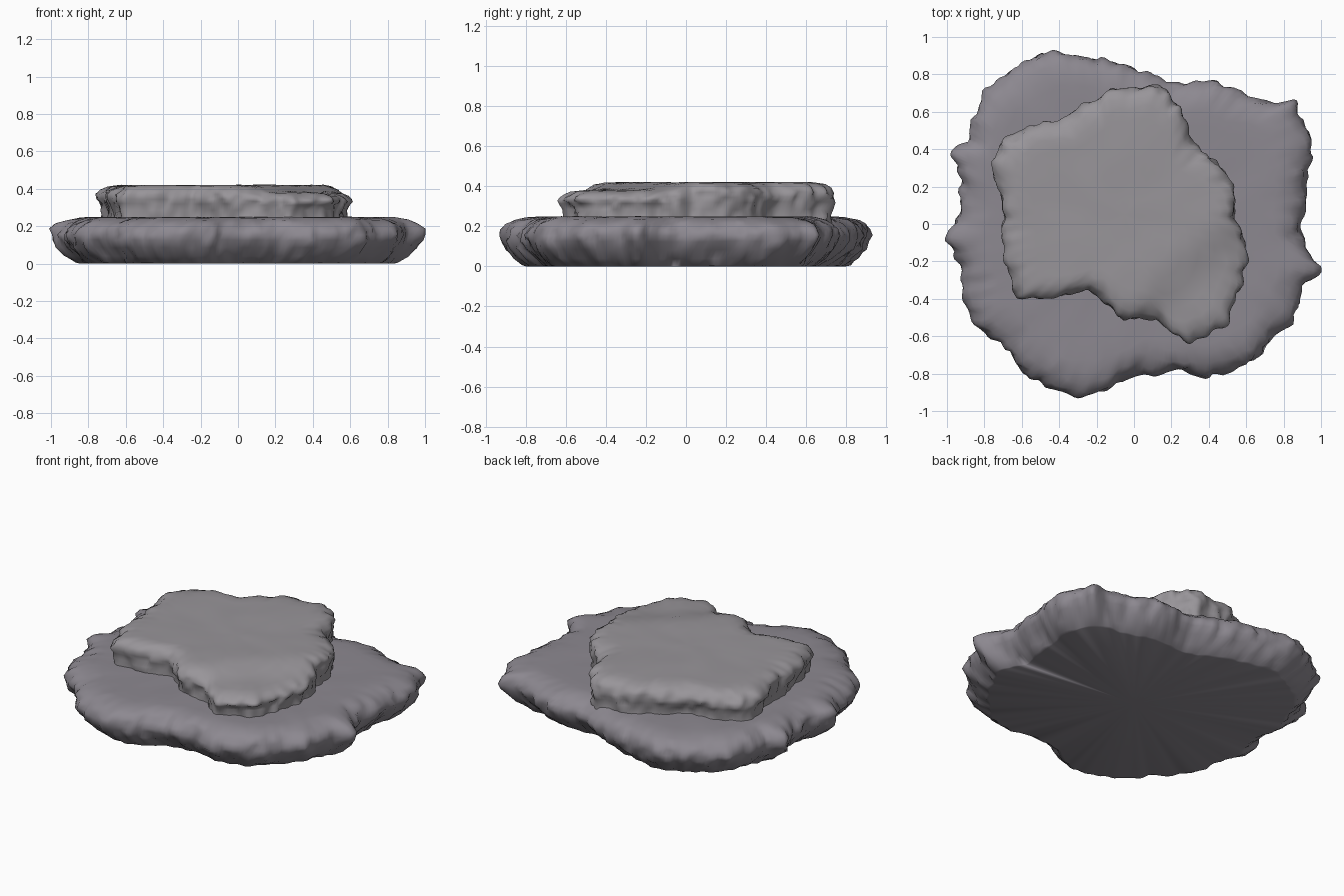
import bpy, bmesh, math
from mathutils import Vector, noise

if "Cube" in bpy.data.objects:
    bpy.data.objects.remove(bpy.data.objects["Cube"])

N = 280  # points around each slab

# Outlines seen from above, counter-clockwise
LOWER = [(1.01, -.24), (.91, -.15), (.9, -.05), (.92, .15), (.9, .21), (.95, .35), (.95, .45), (.88, .56),
         (.86, .66), (.75, .64), (.62, .68), (.55, .73), (.4, .77), (.2, .74), (.08, .8), (-.04, .86),
         (-.26, .9), (-.41, .93), (-.52, .9), (-.67, .82), (-.8, .7), (-.86, .59), (-.88, .45),
         (-.99, .38), (-.92, .25), (-.93, .03), (-1.01, -.09), (-.92, -.21), (-.91, -.4),
         (-.86, -.52), (-.73, -.62), (-.65, -.7), (-.62, -.78), (-.49, -.86), (-.31, -.94), (-.14, -.9),
         (-.08, -.83), (.03, -.8), (.24, -.79), (.38, -.82), (.54, -.78), (.68, -.72), (.73, -.6),
         (.84, -.54), (.89, -.4), (.91, -.32)]
UPPER = [(.6, -.21), (.6, -.1), (.55, .03), (.54, .19), (.47, .32), (.3, .43), (.26, .61), (.14, .75),
         (0, .73), (-.13, .72), (-.26, .64), (-.37, .55), (-.56, .52), (-.72, .44), (-.75, .35),
         (-.71, .13), (-.7, -.08), (-.68, -.24), (-.62, -.39), (-.45, -.4), (-.24, -.36), (-.05, -.51),
         (.12, -.51), (.28, -.64), (.48, -.54), (.56, -.37)]


def resample(pts):
    """Evenly spaced points along a closed outline."""
    P = [Vector(p) for p in pts]
    n = len(P)
    lens = [(P[(i + 1) % n] - P[i]).length for i in range(n)]
    out, i, acc = [], 0, 0.0
    for k in range(N):
        s = sum(lens) * k / N
        while i < n - 1 and acc + lens[i] < s:
            acc += lens[i]
            i += 1
        out.append(P[i].lerp(P[(i + 1) % n], (s - acc) / lens[i]))
    return out


def smooth(pts, w):
    return [sum((pts[(i + k) % N] for k in range(-w, w + 1)), Vector((0, 0))) / (2 * w + 1)
            for i in range(N)]


def slab(name, outline, centre, profile, top_z, cap_bottom, seed, colour):
    """profile rows: inset from outline, height, outline smoothing width."""
    c = Vector(centre)
    base = resample(outline)
    bm = bmesh.new()
    rings = []

    def add_ring(pts, inset, z, scale, rough):
        ring = []
        for p in pts:
            d = p - c
            q = c + d * (1 - inset / d.length) * scale
            co = Vector((q.x, q.y, z))
            # chipped rock: broad lumps plus small chips
            lump = noise.noise(Vector((q.x * 6, q.y * 6, z * 7 + seed)))
            chip = noise.noise(Vector((q.x * 17, q.y * 17, z * 22 + seed)))
            off = d.normalized() * (lump * .018 + chip * .028) * rough
            co += Vector((off.x, off.y, 0))
            if z > 0:
                co.z = top_z(co.x, co.y, z) + lump * .005
            ring.append(bm.verts.new(co))
        rings.append(ring)

    for inset, z, w in profile:
        add_ring(smooth(base, w), inset, z, 1, 1 if z > 0 else .4)
    inset, z, w = profile[-1]
    for s in (.88, .74, .6, .45, .3, .15):
        add_ring(smooth(base, w), inset, z, s, .2)

    for a, b in zip(rings, rings[1:]):
        for i in range(N):
            j = (i + 1) % N
            bm.faces.new((a[i], a[j], b[j], b[i]))
    hub = bm.verts.new((c.x, c.y, top_z(c.x, c.y, z)))
    for i in range(N):
        bm.faces.new((rings[-1][i], rings[-1][(i + 1) % N], hub))
    if cap_bottom:
        low = bm.verts.new((c.x, c.y, 0))
        for i in range(N):
            bm.faces.new((rings[0][(i + 1) % N], rings[0][i], low))
    bmesh.ops.recalc_face_normals(bm, faces=bm.faces)
    me = bpy.data.meshes.new(name)
    bm.to_mesh(me)
    bm.free()
    me.shade_smooth()
    mat = bpy.data.materials.new(name + "_stone")
    mat.diffuse_color = colour
    mat.use_nodes = True
    mat.node_tree.nodes["Principled BSDF"].inputs["Base Color"].default_value = mat.diffuse_color
    me.materials.append(mat)
    ob = bpy.data.objects.new(name, me)
    bpy.context.collection.objects.link(ob)
    return ob


def flat(x, y, z):
    return z


def sloped(x, y, z):
    """Upper slab sinks towards its front right corner."""
    if z < .3:
        return z
    t = min(1, max(0, (x - y * 1.1 - .42) / .3))
    return z - .04 * t * t * (3 - 2 * t) * (z - .3) / .12


# Wide bottom slab
slab("lower_rock_slab", LOWER, (0, 0),
     [(.13, 0, 5), (.115, .005, 5), (.075, .04, 3), (.03, .085, 2), (.005, .125, 1), (0, .155, 1),
      (.01, .185, 1), (.035, .212, 2), (.075, .232, 4), (.13, .245, 6), (.18, .248, 8)],
     flat, True, 3.1, (.265, .248, .28, 1))

# Smaller slab stacked on top
slab("upper_rock_slab", UPPER, (-.05, .05),
     [(.02, .2, 2), (.02, .25, 2), (.02, .285, 2), (.008, .32, 1), (0, .345, 1), (.006, .37, 1),
      (.025, .392, 2), (.06, .41, 3), (.11, .419, 5)],
     sloped, False, 8.7, (.315, .3, .32, 1))
